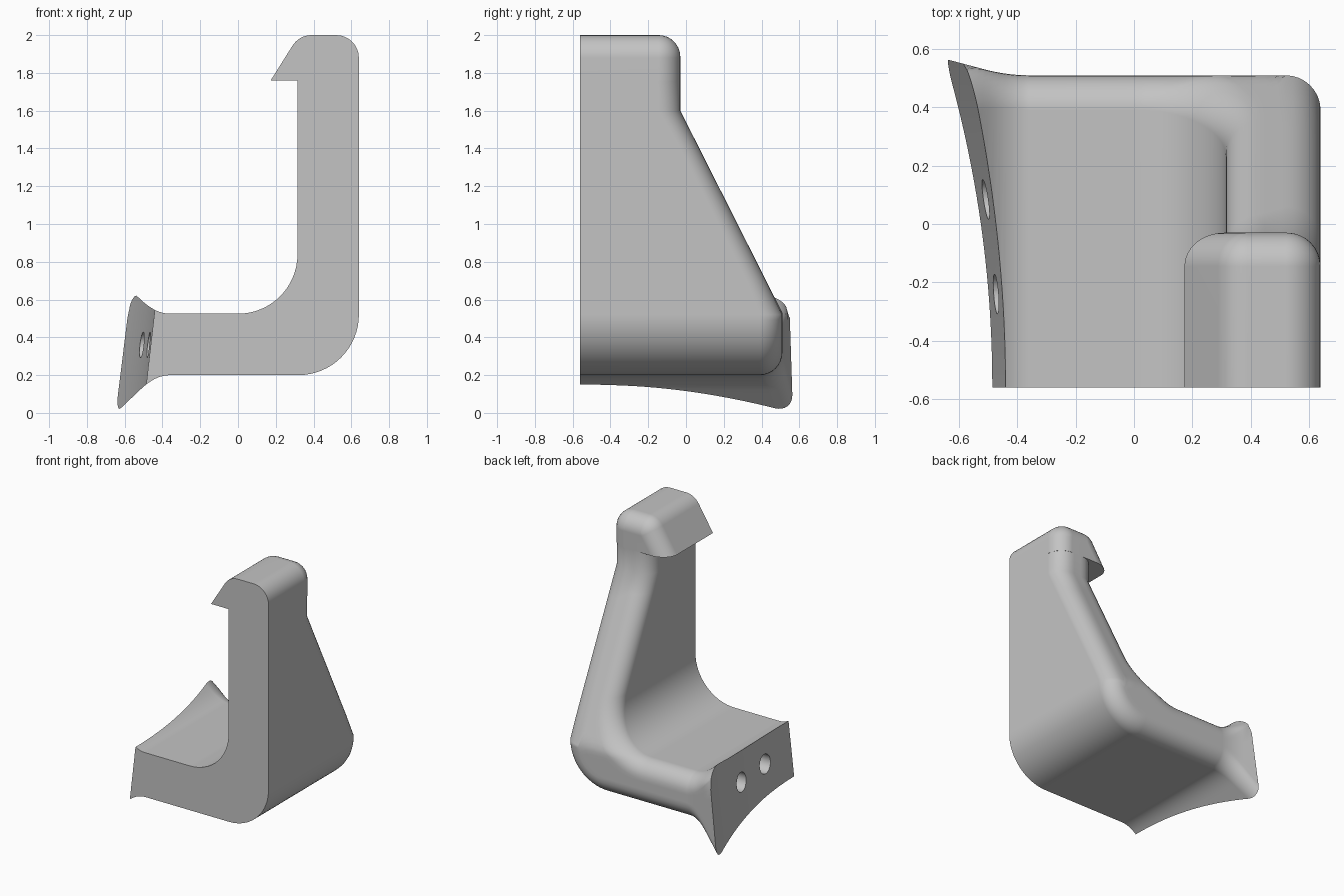
import bpy, bmesh, math
from math import sin, cos, radians, pi
from mathutils import Matrix, Vector

if "Cube" in bpy.data.objects:
    bpy.data.objects.remove(bpy.data.objects["Cube"])

FRONT, FILLET, STEPS = -0.56, 0.12, 8

grey = bpy.data.materials.new("plain grey")
grey.use_nodes = True
grey.diffuse_color = (0.55, 0.55, 0.55, 1)
grey.node_tree.nodes["Principled BSDF"].inputs["Base Color"].default_value = (0.55, 0.55, 0.55, 1)


def make_object(name, bm):
    bmesh.ops.recalc_face_normals(bm, faces=bm.faces)
    mesh = bpy.data.meshes.new(name)
    bm.to_mesh(mesh)
    bm.free()
    mesh.materials.append(grey)
    obj = bpy.data.objects.new(name, mesh)
    bpy.context.collection.objects.link(obj)
    return obj


def loft(name, loops):
    """Skin a list of equal closed loops and cap both ends."""
    bm = bmesh.new()
    rows = [[bm.verts.new(p) for p in loop] for loop in loops]
    n = len(rows[0])
    for a, b in zip(rows, rows[1:]):
        for i in range(n):
            j = (i + 1) % n
            bm.faces.new((a[i], a[j], b[j], b[i]))
    bm.faces.new(rows[0])
    bm.faces.new(rows[-1])
    return make_object(name, bm)


def cylinder(name, radius, depth, segments, matrix):
    bm = bmesh.new()
    bmesh.ops.create_cone(bm, cap_ends=True, segments=segments, radius1=radius,
                          radius2=radius, depth=depth, matrix=matrix)
    obj = make_object(name, bm)
    obj.hide_render = True
    return obj


def activate(obj):
    bpy.ops.object.select_all(action='DESELECT')
    obj.select_set(True)
    bpy.context.view_layer.objects.active = obj


def cut(obj, cutter):
    activate(obj)
    mod = obj.modifiers.new("cut", 'BOOLEAN')
    mod.operation = 'DIFFERENCE'
    mod.solver = 'EXACT'
    mod.object = cutter
    bpy.ops.object.modifier_apply(modifier=mod.name)
    bpy.data.objects.remove(cutter)


def finish(obj):
    activate(obj)
    bpy.ops.object.shade_smooth_by_angle(angle=radians(30))
    mod = obj.modifiers.new("even shading", 'WEIGHTED_NORMAL')
    mod.keep_sharp = True


def flare(d):
    """How far the mounting foot spreads at distance d along its neck."""
    return d * d / 0.32 if d < 0.15 else 0.07 + 0.95 * (d - 0.15)


def back_y(z):
    """Back edge: upright at the foot, sloping, then upright near the top."""
    t = min(max((z - 0.53) / (1.6 - 0.53), 0), 1)
    return 0.51 - 0.54 * t


def section(inner, outer, n_in, n_out, r=FILLET, spread=0):
    """Cross-section of the bracket with both back edges rounded."""
    def corner(p, n, k):
        a = pi / 2 * k / STEPS
        q = Vector(p) + Vector(n) * r * (1 - cos(a))
        return Vector((q.x, back_y(q.y) + spread - r + r * sin(a), q.y))
    side_in = [corner(inner, n_in, k) for k in range(STEPS + 1)]
    side_out = [corner(outer, n_out, k) for k in range(STEPS, -1, -1)]
    flat = []
    for i in range(1, 6):
        p = side_in[-1].lerp(side_out[0], i / 6)
        flat.append(Vector((p.x, back_y(p.z) + spread, p.z)))
    return ([Vector((inner[0], FRONT, inner[1]))] + side_in + flat + side_out
            + [Vector((outer[0], FRONT, outer[1]))])


# Bracket: flared foot, bend and tapering upright
loops = []
for i in range(20, -1, -1):
    d = 0.4 * i / 20
    g = flare(d)
    loops.append(section((-0.36 - d, 0.525 + g), (-0.36 - d, 0.2 - g),
                         (0, -1), (0, 1), FILLET * (1 - d), 0.28 * g))
for i in range(17):
    s, c = sin(pi / 2 * i / 16), cos(pi / 2 * i / 16)
    loops.append(section((0.315 * s, 0.84 - 0.315 * c), (0.32 + 0.32 * s, 0.52 - 0.32 * c),
                         (s, -c), (-s, c)))
for i in range(1, 7):
    t = i / 6
    loops.append(section((0.315, 0.84 + 0.76 * t), (0.64, 0.52 + 1.08 * t), (1, 0), (-1, 0)))
loops.append(section((0.315, 1.76), (0.64, 1.76), (1, 0), (-1, 0)))
bracket = loft("bracket", loops)

# Curved mounting face on the foot, with two screw holes
tilt = math.atan(0.115)
away = Vector((-cos(tilt), 0, sin(tilt)))
centre = Vector((-0.44, FRONT, 0.55)) + away * 4.5
cut(bracket, cylinder("mount_cutter", 4.5, 4, 512,
                      Matrix.Translation(centre) @ Matrix.Rotation(tilt, 4, 'Y')))
for y in (0.085, -0.24):
    cut(bracket, cylinder("hole_cutter", 0.068, 0.5, 40,
                          Matrix.Translation((-0.5, y, 0.36)) @ Matrix.Rotation(pi / 2, 4, 'Y')))
finish(bracket)

# Hook: rounded head with a sharp lip, outline paired with inward directions
outline = [((0.64, 1.76), (-1, 0))]
for cx, start, end in ((0.52, 0, 90), (0.39, 90, 148)):
    for i in range(9):
        a = radians(start + (end - start) * i / 8)
        outline.append(((cx + 0.12 * cos(a), 1.88 + 0.12 * sin(a)), (-cos(a), -sin(a))))
outline.append(((0.173, 1.76), (1.18, 0)))

layers = [[(p[0], FRONT, p[1]) for p, n in outline]]
r = 0.115
for k in range(STEPS + 1):
    a = pi / 2 * k / STEPS
    w = r * (1 - cos(a))
    layers.append([(p[0] + n[0] * w, -0.03 - r + r * sin(a), p[1] + n[1] * w)
                   for p, n in outline])
hook = loft("hook", layers)
finish(hook)
